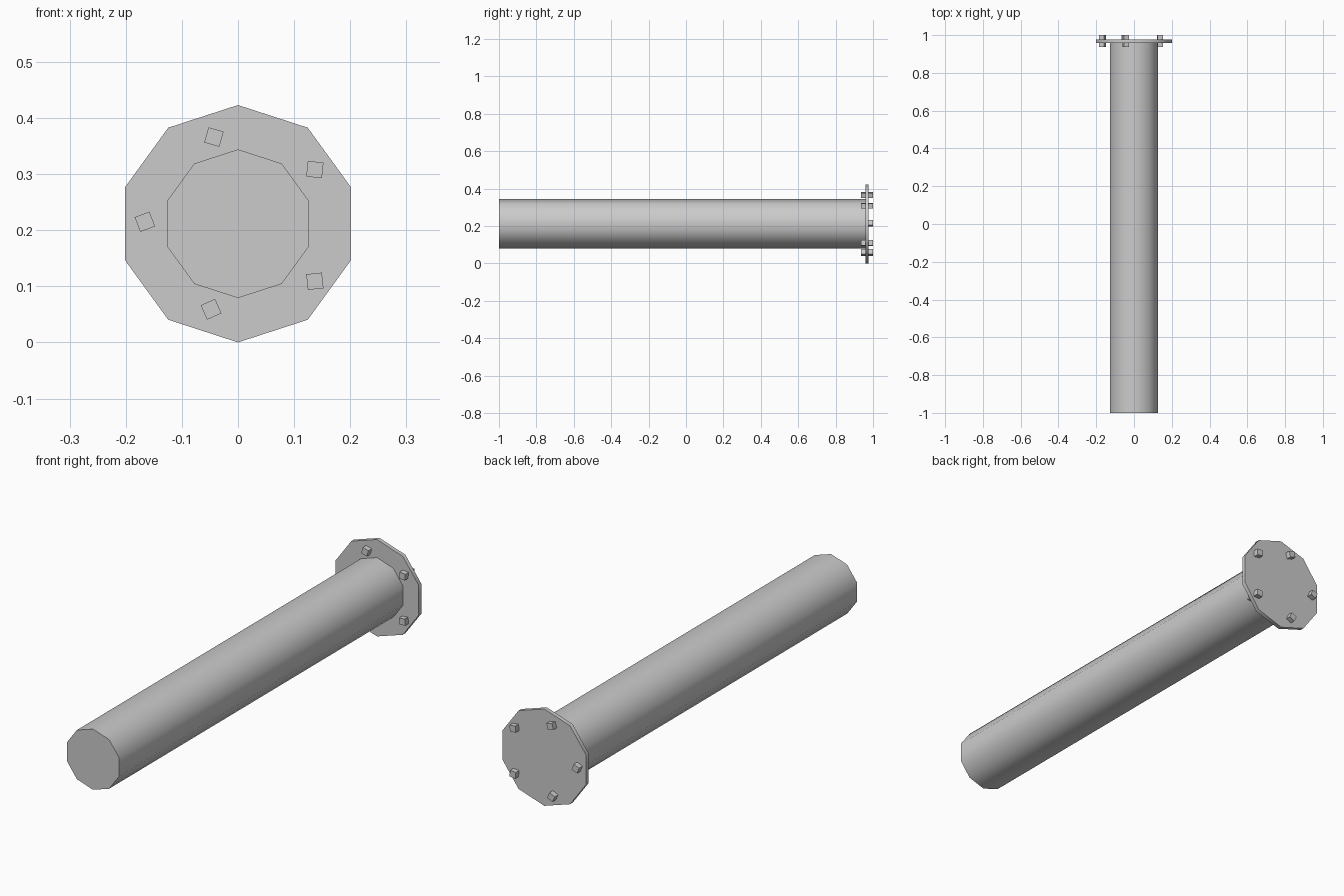
import bpy, math

if "Cube" in bpy.data.objects:
    bpy.data.objects.remove(bpy.data.objects["Cube"])

R, CZ = 0.2115, 0.2115   # flange radius and axis height

grey = bpy.data.materials.new("light grey")
grey.diffuse_color = (0.6, 0.6, 0.6, 1)
grey.use_nodes = True
grey.node_tree.nodes["Principled BSDF"].inputs["Base Color"].default_value = grey.diffuse_color


def finish(name):
    ob = bpy.context.object
    ob.name = name
    ob.data.materials.append(grey)
    return ob


def decagon_bar(name, radius, y0, y1):
    """Ten-sided prism along y, with a corner pointing straight up."""
    bpy.ops.mesh.primitive_cylinder_add(
        vertices=10, radius=radius, depth=y1 - y0,
        location=(0, (y0 + y1) / 2, CZ), rotation=(math.pi / 2, 0, 0))
    bpy.ops.object.shade_smooth_by_angle(angle=math.radians(40))
    return finish(name)


# Pipe and end flange
decagon_bar("pipe", 0.1325, -1.0, 0.968)
decagon_bar("flange", R, 0.959, 0.977)

# Square bolts through the flange: x, z, twist in the front view
bolts = [(-0.043, 0.366, -16), (0.137, 0.308, -6), (-0.166, 0.215, 21),
         (0.137, 0.109, 6), (-0.048, 0.059, 24)]
for i, (x, z, twist) in enumerate(bolts):
    bpy.ops.mesh.primitive_cube_add(
        size=1, location=(x, 0.968, z), rotation=(0, -math.radians(twist), 0))
    bpy.context.object.scale = (0.028, 0.064, 0.028)
    finish(f"bolt_{i + 1}")
